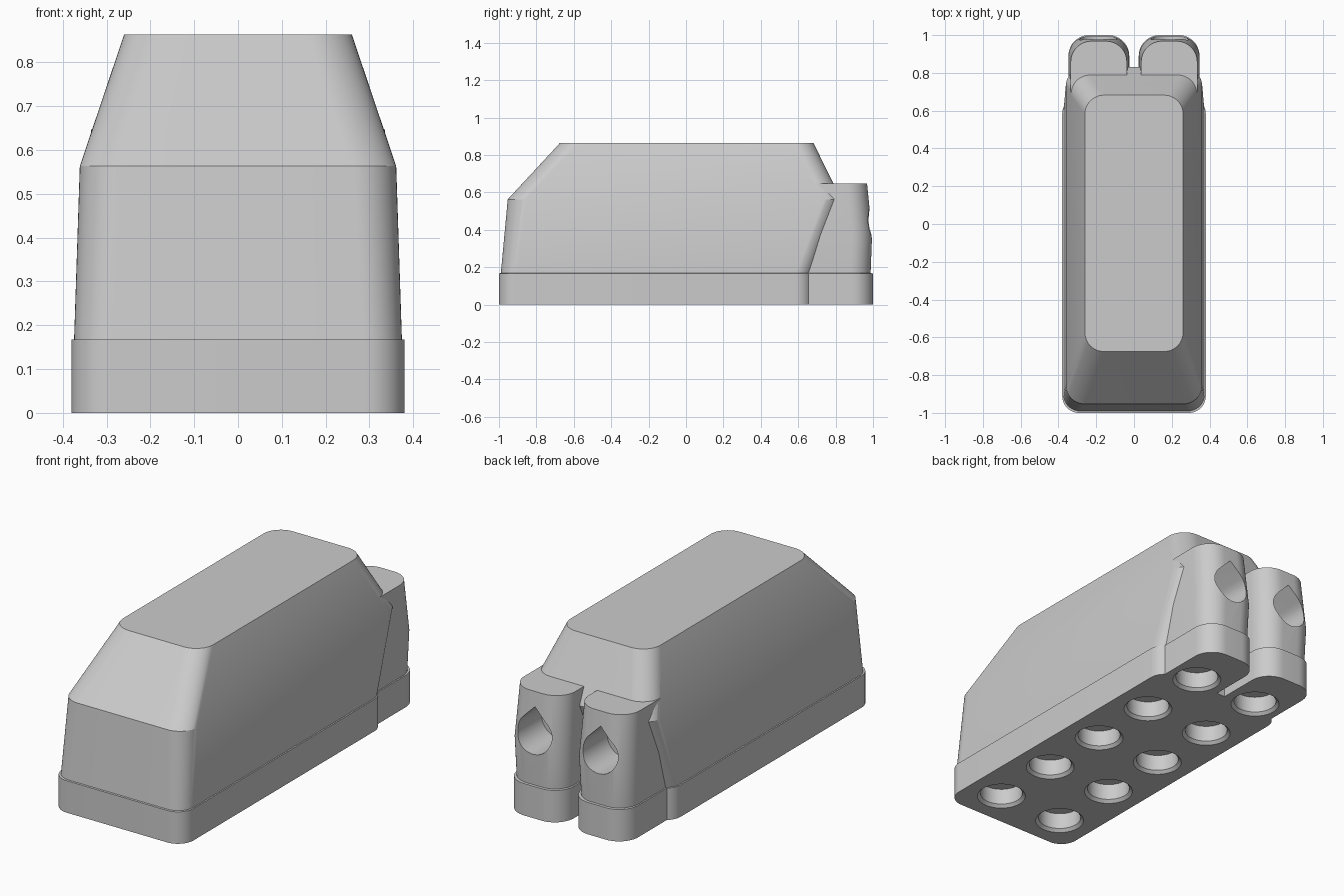
import bpy, bmesh, math
from mathutils import Vector

if "Cube" in bpy.data.objects:
    bpy.data.objects.remove(bpy.data.objects["Cube"])

grey = bpy.data.materials.new("light_grey")
grey.diffuse_color = (0.6, 0.6, 0.6, 1)
grey.use_nodes = True
grey.node_tree.nodes["Principled BSDF"].inputs["Base Color"].default_value = grey.diffuse_color


def loft(name, rings):
    """Skin a list of equal-length point rings and cap both ends."""
    bm = bmesh.new()
    rows = [[bm.verts.new(p) for p in ring] for ring in rings]
    n = len(rows[0])
    for a, b in zip(rows, rows[1:]):
        for i in range(n):
            j = (i + 1) % n
            bm.faces.new((a[i], a[j], b[j], b[i]))
    bm.faces.new(rows[0][::-1])
    bm.faces.new(rows[-1])
    bmesh.ops.recalc_face_normals(bm, faces=bm.faces[:])
    me = bpy.data.meshes.new(name)
    bm.to_mesh(me)
    bm.free()
    me.materials.append(grey)
    ob = bpy.data.objects.new(name, me)
    bpy.context.collection.objects.link(ob)
    return ob


def round_rect(z, x0, x1, y0, y1, r, seg=12):
    pts = []
    corners = ((x1 - r, y1 - r), (x0 + r, y1 - r), (x0 + r, y0 + r), (x1 - r, y0 + r))
    for k, (cx, cy) in enumerate(corners):
        for i in range(seg + 1):
            a = math.pi / 2 * (k + i / seg)
            pts.append(Vector((cx + r * math.cos(a), cy + r * math.sin(a), z)))
    return pts


def circle(x, y, z, r, n=48):
    return [Vector((x + r * math.cos(2 * math.pi * i / n),
                    y + r * math.sin(2 * math.pi * i / n), z)) for i in range(n)]


def teardrop(x, y, z, r, n=36):
    # three quarters of a circle, closed by a point at the top
    pts = [Vector((x, y, z + r * math.sqrt(2)))]
    for i in range(n + 1):
        a = math.radians(135 + 270 * i / n)
        pts.append(Vector((x + r * math.cos(a), y, z + r * math.sin(a))))
    return pts


def boolean(target, tool, op):
    m = target.modifiers.new(op, 'BOOLEAN')
    m.operation, m.object, m.solver = op, tool, 'EXACT'
    bpy.context.view_layer.objects.active = target
    bpy.ops.object.modifier_apply(modifier=m.name)
    bpy.data.objects.remove(tool, do_unlink=True)


# main shell: plinth with a small step, leaning walls, sloping roof
body = loft("main_body", [
    round_rect(0.0, -0.38, 0.38, -1.0, 0.675, 0.09),
    round_rect(0.167, -0.38, 0.38, -1.0, 0.675, 0.09),
    round_rect(0.168, -0.374, 0.374, -0.99, 0.675, 0.09),
    round_rect(0.563, -0.361, 0.361, -0.953, 0.83, 0.1),
    round_rect(0.863, -0.26, 0.26, -0.675, 0.682, 0.1),
])

# two rear lugs, each with its own stepped foot
for s in (-1, 1):
    levels = [(0.0, 0.025, 0.347, 0.50, 1.0),
              (0.167, 0.025, 0.347, 0.50, 1.0),
              (0.168, 0.032, 0.341, 0.50, 0.987),
              (0.375, 0.026, 0.347, 0.53, 0.995),
              (0.647, 0.038, 0.335, 0.60, 0.968)]
    lug = loft("rear_lug", [
        round_rect(z, min(s * a, s * b), max(s * a, s * b), y0, y1, 0.11)
        for z, a, b, y0, y1 in levels])
    boolean(body, lug, 'UNION')

# teardrop sockets in the lugs and chamfered round sockets underneath
for s in (-1, 1):
    x = s * 0.19
    boolean(body, loft("teardrop_cutter", [teardrop(x, y, 0.43, 0.1)
                                           for y in (0.78, 1.1)]), 'DIFFERENCE')
    for k in range(5):
        y = -0.805 + 0.38 * k
        boolean(body, loft("socket_cutter", [
            circle(x, y, z, r) for z, r in ((-0.01, 0.13), (0.015, 0.105), (0.1, 0.105))
        ]), 'DIFFERENCE')

bpy.ops.object.select_all(action='DESELECT')
body.select_set(True)
bpy.context.view_layer.objects.active = body
bpy.ops.object.shade_smooth_by_angle(angle=math.radians(20))
